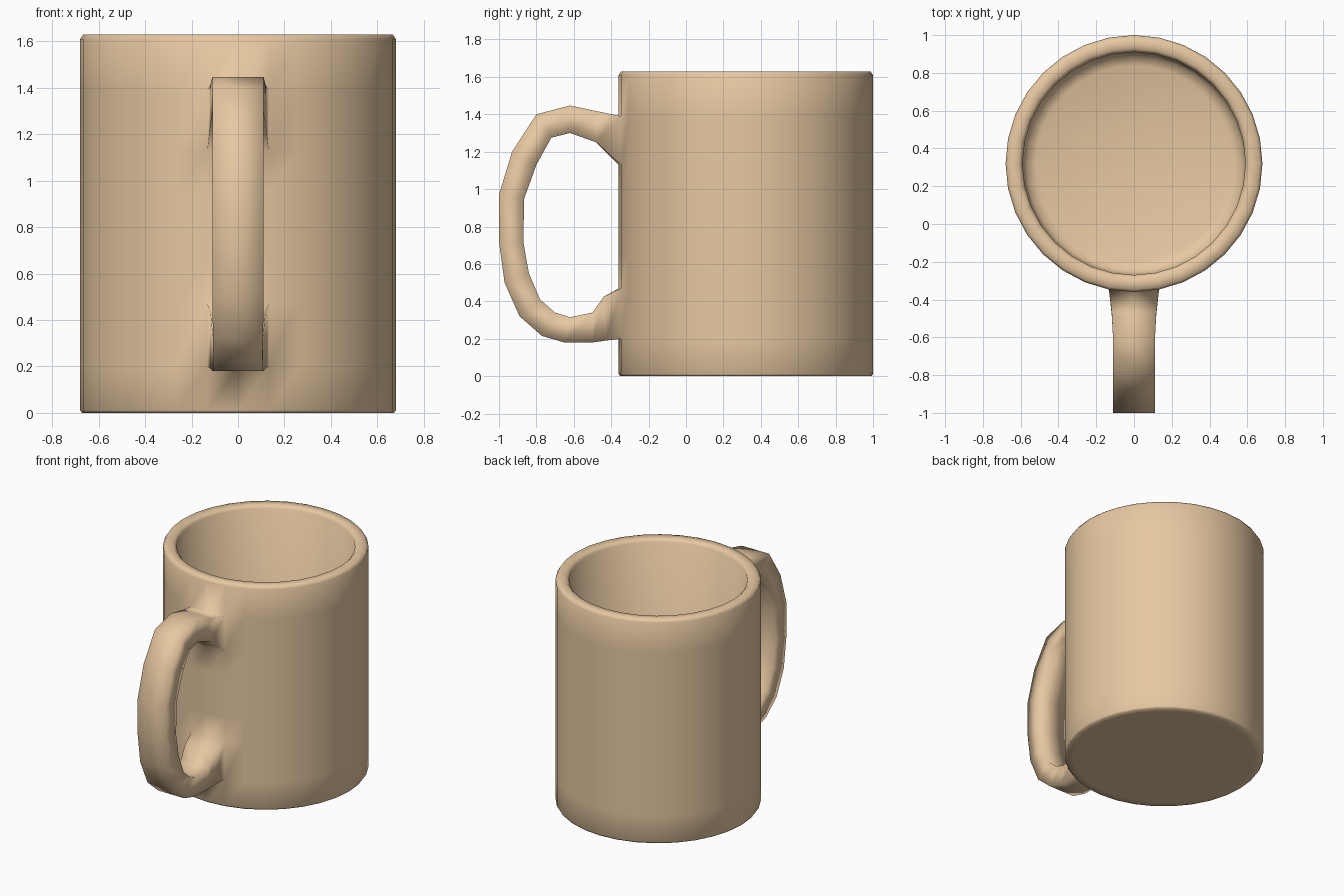
import bpy, bmesh, math

if "Cube" in bpy.data.objects:
    bpy.data.objects.remove(bpy.data.objects["Cube"])

SEG = 32
CENTRE_Y = 0.32
bm = bmesh.new()

# Cup wall profile (radius, z): underside, outside, rim, inside
profile = [(0.62, 0.0), (0.672, 0.0), (0.68, 0.012), (0.68, 0.20), (0.68, 0.47),
           (0.68, 0.65), (0.68, 0.95), (0.68, 1.13), (0.68, 1.39), (0.68, 1.61),
           (0.667, 1.63), (0.61, 1.63), (0.59, 1.61), (0.59, 0.16),
           (0.57, 0.11), (0.52, 0.09)]
LOW_OUT, LOW_IN, HIGH_IN, HIGH_OUT = 3, 4, 7, 8
FRONT = SEG * 3 // 4  # ring index facing -y

rings = []
for r, z in profile:
    rings.append([bm.verts.new((r * math.cos(2 * math.pi * i / SEG),
                                CENTRE_Y + r * math.sin(2 * math.pi * i / SEG), z))
                  for i in range(SEG)])

# Wall faces, leaving two openings where the handle joins
for k in range(len(rings) - 1):
    for i in range(SEG):
        if k in (LOW_OUT, HIGH_IN) and i in (FRONT - 1, FRONT):
            continue
        j = (i + 1) % SEG
        bm.faces.new((rings[k][i], rings[k][j], rings[k + 1][j], rings[k + 1][i]))

# Underside and inner floor
for ring, z in ((rings[0], 0.0), (rings[-1], 0.09)):
    hub = bm.verts.new((0, CENTRE_Y, z))
    for i in range(SEG):
        bm.faces.new((ring[i], ring[(i + 1) % SEG], hub))

# Handle sections: outer y, outer z, inner y, inner z, half width
sections = [
    (-0.47, 1.415, -0.48, 1.25, 0.118), (-0.62, 1.447, -0.62, 1.30, 0.11),
    (-0.80, 1.40, -0.72, 1.275, 0.11), (-0.93, 1.20, -0.80, 1.13, 0.11),
    (-1.0, 0.97, -0.865, 0.95, 0.11), (-1.0, 0.72, -0.87, 0.72, 0.11),
    (-0.97, 0.50, -0.84, 0.55, 0.11), (-0.89, 0.32, -0.78, 0.41, 0.108),
    (-0.77, 0.215, -0.70, 0.34, 0.105), (-0.65, 0.18, -0.62, 0.315, 0.105),
    (-0.50, 0.18, -0.50, 0.34, 0.11), (-0.43, 0.19, -0.44, 0.425, 0.118)]


def root(outer, inner):
    """Six cup vertices around one opening."""
    ids = (FRONT - 1, FRONT, FRONT + 1)
    return [rings[outer][i] for i in ids] + [rings[inner][i] for i in reversed(ids)]


loops = [root(HIGH_OUT, HIGH_IN)]
for oy, oz, iy, iz, w in sections:
    loops.append([bm.verts.new((x, oy, oz)) for x in (-w, 0, w)] +
                 [bm.verts.new((x, iy, iz)) for x in (w, 0, -w)])
loops.append(root(LOW_OUT, LOW_IN))
for a, b in zip(loops, loops[1:]):
    for i in range(6):
        j = (i + 1) % 6
        bm.faces.new((a[i], a[j], b[j], b[i]))

bmesh.ops.recalc_face_normals(bm, faces=bm.faces)
for f in bm.faces:
    f.smooth = True

mesh = bpy.data.meshes.new("mug")
bm.to_mesh(mesh)
bm.free()
mug = bpy.data.objects.new("mug", mesh)
bpy.context.collection.objects.link(mug)

# Tan glaze
mat = bpy.data.materials.new("tan_glaze")
mat.diffuse_color = (0.80, 0.58, 0.36, 1)
mat.use_nodes = True
mat.node_tree.nodes["Principled BSDF"].inputs["Base Color"].default_value = mat.diffuse_color
mesh.materials.append(mat)
